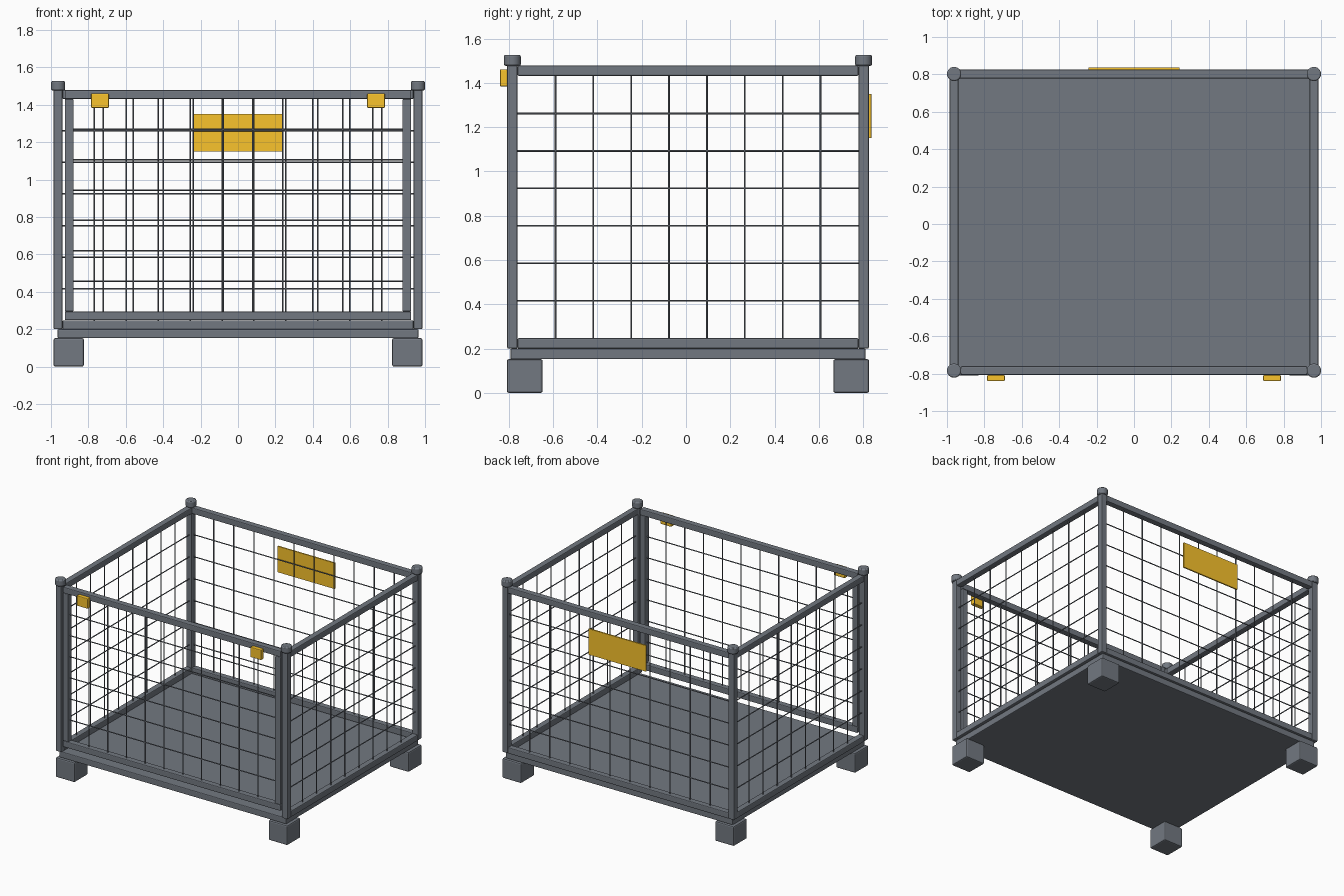
import bpy, bmesh
from mathutils import Matrix, Vector

if "Cube" in bpy.data.objects:
    bpy.data.objects.remove(bpy.data.objects["Cube"])

# Main dimensions
PX, HY, OY = 0.962, 0.793, 0.009      # post centre x, half depth, depth offset
T = 0.047                             # tube width
FLOOR, TOP = 0.20, 1.478              # floor surface, top of rails
YF, YB = OY - HY, OY + HY             # front and back post lines
WIRE = 0.004


def material(name, rgb):
    m = bpy.data.materials.new(name)
    m.diffuse_color = (*rgb, 1)
    m.use_nodes = True
    m.node_tree.nodes["Principled BSDF"].inputs["Base Color"].default_value = m.diffuse_color
    return m


steel = material("slate_steel", (0.17, 0.19, 0.22))
yellow = material("yellow_paint", (0.95, 0.55, 0.025))


def finish(name, bm, bevel=0.0, mat=steel, smooth=False):
    me = bpy.data.meshes.new(name)
    bm.to_mesh(me)
    bm.free()
    me.materials.append(mat)
    ob = bpy.data.objects.new(name, me)
    bpy.context.collection.objects.link(ob)
    if bevel:
        m = ob.modifiers.new("bevel", 'BEVEL')
        m.width, m.segments, m.limit_method = bevel, 2, 'ANGLE'
    if smooth:
        bpy.ops.object.select_all(action='DESELECT')
        ob.select_set(True)
        bpy.context.view_layer.objects.active = ob
        bpy.ops.object.shade_smooth_by_angle()


def box(name, lo, hi, bevel=0.006, mat=steel):
    lo, hi = Vector(lo), Vector(hi)
    bm = bmesh.new()
    bmesh.ops.create_cube(bm, size=1, matrix=Matrix.Translation((lo + hi) / 2)
                          @ Matrix.Diagonal((*(hi - lo), 1)))
    finish(name, bm, bevel, mat)


def rod(bm, a, b, r, sides=8):
    a, b = Vector(a), Vector(b)
    d = b - a
    rot = d.to_track_quat('Z', 'Y').to_matrix().to_4x4()
    bmesh.ops.create_cone(bm, cap_ends=True, segments=sides, radius1=r, radius2=r,
                          depth=d.length, matrix=Matrix.Translation((a + b) / 2) @ rot)


def panel(name, along, line, u0, u1, z0, z1, columns, inset=0.0, rows=7):
    """Top and bottom rails plus wire mesh; runs along x or y at a fixed line."""
    def p(u, z, v=line):
        return (u, v, z) if along == 'x' else (v, u, z)
    h = T / 2
    box(name + "_bottom_rail", p(u0, z0, line - h), p(u1, z0 + T, line + h))
    box(name + "_top_rail", p(u0, z1 - T, line - h), p(u1, z1, line + h))
    u0, u1, z0, z1 = u0 + inset, u1 - inset, z0 + T, z1 - T
    bm = bmesh.new()
    for i in range(1, columns):
        u = u0 + (u1 - u0) * i / columns
        rod(bm, p(u, z0), p(u, z1), WIRE)
    for i in range(1, rows):
        z = z0 + (z1 - z0) * i / rows
        rod(bm, p(u0, z), p(u1, z), WIRE)
    finish(name + "_mesh", bm, smooth=True)


# Floor slab
box("floor", (-0.965, OY - 0.802, 0.152), (0.965, OY + 0.802, FLOOR))

# Feet, posts and stacking caps at the four corners
for sx, side in ((-1, "left"), (1, "right")):
    for sy, end in ((-1, "front"), (1, "back")):
        tag = f"{end}_{side}"
        x, y = sx * PX, OY + sy * HY
        fx, fy, f = sx * 0.905, OY + sy * 0.737, 0.081
        box("foot_" + tag, (fx - f, fy - f, 0), (fx + f, fy + f, 0.152), 0.009)
        box("post_" + tag, (x - T / 2, y - T / 2, FLOOR), (x + T / 2, y + T / 2, 1.48))
        bm = bmesh.new()
        rod(bm, (x, y, 1.477), (x, y, 1.526), 0.038, 24)
        finish("cap_" + tag, bm, 0.007, smooth=True)

# Fixed mesh walls between the posts
ix = PX - T / 2
y0, y1 = YF + T / 2, YB - T / 2
panel("left_wall", 'y', -PX, y0, y1, FLOOR, TOP, 9)
panel("right_wall", 'y', PX, y0, y1, FLOOR, TOP, 9)
panel("back_wall", 'x', YB, -ix, ix, FLOOR, TOP, 11)

# Front gate with its own frame, raised just above the floor
GX, GZ = 0.926, 0.248
panel("gate", 'x', YF, -GX, GX, GZ, TOP, 11, inset=T)
for s, side in ((-1, "left"), (1, "right")):
    cx = s * (GX - T / 2)
    box("gate_stile_" + side, (cx - T / 2, YF - T / 2, GZ + T),
        (cx + T / 2, YF + T / 2, TOP - T))
    # Gate latches
    lx = s * 0.738
    box("latch_" + side, (lx - 0.047, -0.84, 1.383), (lx + 0.047, YF - T / 2, 1.461),
        0.005, yellow)

# Blank sign plate on the back
box("sign_plate", (-0.244, YB + T / 2, 1.15), (0.244, YB + T / 2 + 0.011, 1.35), 0.001, yellow)
